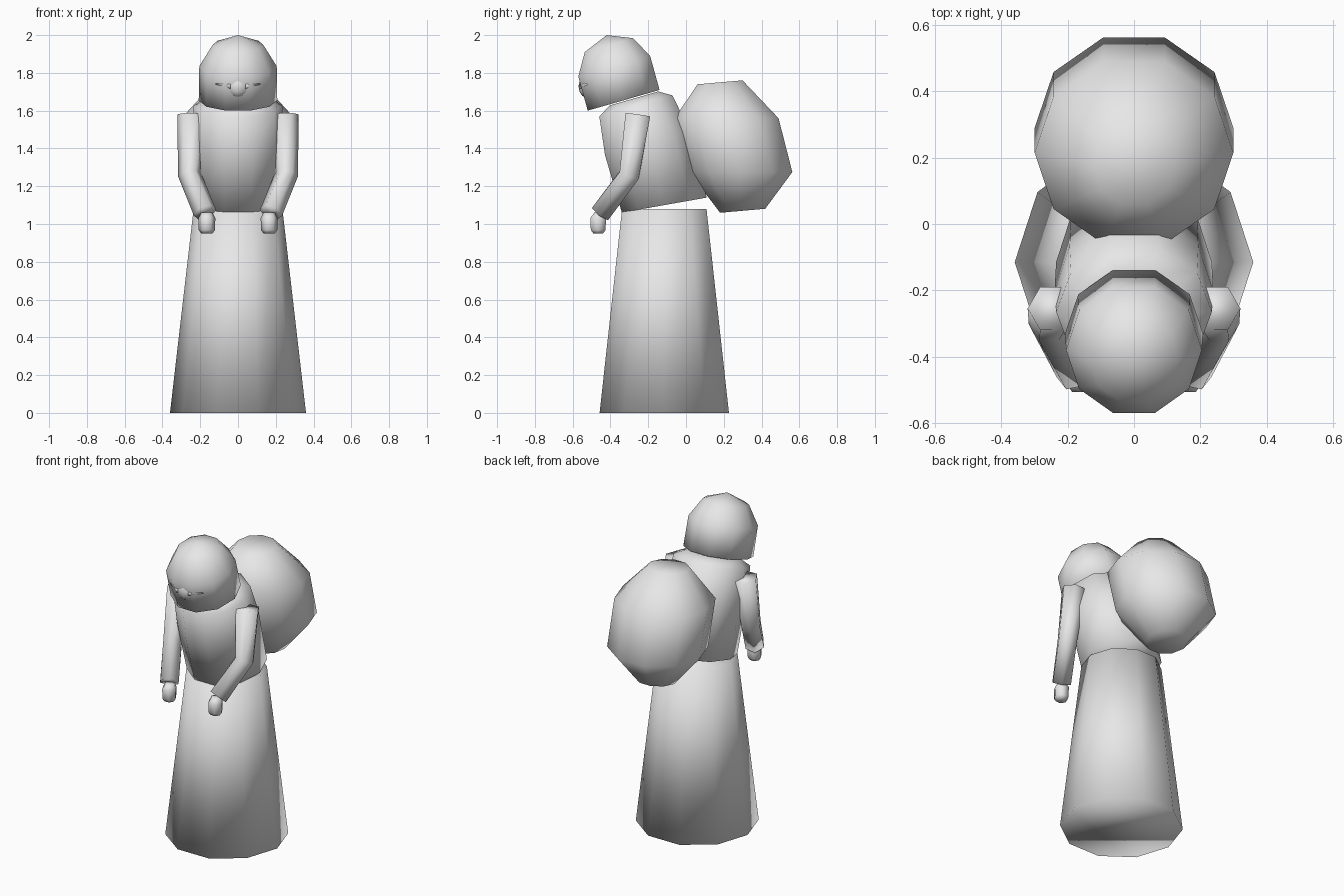
import bpy, bmesh, math
from mathutils import Vector

if "Cube" in bpy.data.objects:
    bpy.data.objects.remove(bpy.data.objects["Cube"])

grey = bpy.data.materials.new("plain_grey")
grey.diffuse_color = (0.8, 0.8, 0.8, 1.0)
grey.use_nodes = True
grey.node_tree.nodes["Principled BSDF"].inputs["Base Color"].default_value = grey.diffuse_color


def make_object(name, bm):
    bmesh.ops.recalc_face_normals(bm, faces=bm.faces[:])
    mesh = bpy.data.meshes.new(name)
    bm.to_mesh(mesh)
    bm.free()
    for poly in mesh.polygons:
        poly.use_smooth = True
    mesh.materials.append(grey)
    obj = bpy.data.objects.new(name, mesh)
    bpy.context.collection.objects.link(obj)
    return obj


def loft(name, rings, pole=None):
    """Skin closed rings of points, close the start, close the end flat or to a pole."""
    bm = bmesh.new()
    rows = [[bm.verts.new(p) for p in ring] for ring in rings]
    n = len(rows[0])
    for a, b in zip(rows, rows[1:]):
        for i in range(n):
            j = (i + 1) % n
            bm.faces.new((a[i], a[j], b[j], b[i]))
    bm.faces.new(rows[0])
    if pole:
        tip = bm.verts.new(pole)
        for i in range(n):
            bm.faces.new((rows[-1][i], rows[-1][(i + 1) % n], tip))
    else:
        bm.faces.new(rows[-1])
    return make_object(name, bm)


def level_ring(y, z, rx, ry, tilt=0.0, x=0.0, sides=10):
    """Ring around the vertical, leaning up towards the back by tilt degrees."""
    t = math.radians(tilt)
    pts = []
    for i in range(sides):
        a = math.tau * i / sides
        d = ry * math.sin(a)
        pts.append((x + rx * math.cos(a), y + d * math.cos(t), z + d * math.sin(t)))
    return pts


def tube(name, path, radii, sides=6):
    """Tube along a path of points with mitred joints."""
    path = [Vector(p) for p in path]
    rings = []
    for k, p in enumerate(path):
        axis = (path[min(k + 1, len(path) - 1)] - path[max(k - 1, 0)]).normalized()
        u = Vector((1, 0, 0))
        u = (u - axis * u.dot(axis)).normalized()
        v = axis.cross(u)
        rings.append([p + radii[k] * (u * math.cos(math.tau * i / sides)
                                      + v * math.sin(math.tau * i / sides))
                      for i in range(sides)])
    return loft(name, rings)


# Long robe skirt
loft("skirt", [level_ring(-0.115, 0.0, 0.36, 0.36),
               level_ring(-0.115, 1.08, 0.235, 0.235)])

# Leaning torso with rounded shoulders
loft("torso", [level_ring(-0.115, 1.10, 0.235, 0.24, 10),
               level_ring(-0.205, 1.43, 0.24, 0.245, 16),
               level_ring(-0.265, 1.625, 0.235, 0.212, 16),
               level_ring(-0.275, 1.665, 0.15, 0.14, 16)])

# Head tipped forward, open-hood shape
loft("head", [level_ring(-0.33, 1.655, 0.208, 0.208, 16),
              level_ring(-0.38, 1.835, 0.205, 0.208, 16),
              level_ring(-0.408, 1.947, 0.135, 0.14, 16)],
     pole=(0, -0.42, 2.0))

# Round nose
bm = bmesh.new()
bmesh.ops.create_uvsphere(bm, u_segments=8, v_segments=6, radius=1.0)
for v in bm.verts:
    v.co = Vector((v.co.x * 0.06, -0.53 + v.co.y * 0.039, 1.73 + v.co.z * 0.06))
make_object("nose", bm)

# Pointed whisker on each side of the nose
for s, side in ((1, "right"), (-1, "left")):
    ring = [(s * 0.04, y, z) for y, z in
            ((-0.51, 1.70), (-0.567, 1.72), (-0.567, 1.74), (-0.51, 1.755))]
    loft(side + "_whisker", [ring], pole=(s * 0.122, -0.525, 1.742))

# Large sack on the back
loft("sack", [level_ring(0.30, 1.07, 0.125, 0.126, 5),
              level_ring(0.290, 1.275, 0.30, 0.287),
              level_ring(0.215, 1.56, 0.30, 0.289),
              level_ring(0.18, 1.75, 0.125, 0.126, 5)])

# Bent arms and small hands
for s, side in ((1, "right"), (-1, "left")):
    tube(side + "_arm",
         [(s * 0.245, -0.255, 1.578), (s * 0.256, -0.30, 1.26), (s * 0.175, -0.45, 1.06)],
         [0.076, 0.062, 0.062])
    x = s * 0.165
    loft(side + "_hand", [level_ring(-0.465, 0.95, 0.03, 0.03, 0, x, 6),
                          level_ring(-0.465, 0.968, 0.043, 0.045, 0, x, 6),
                          level_ring(-0.465, 1.03, 0.045, 0.048, 0, x, 6),
                          level_ring(-0.46, 1.06, 0.03, 0.03, 0, x, 6)])
